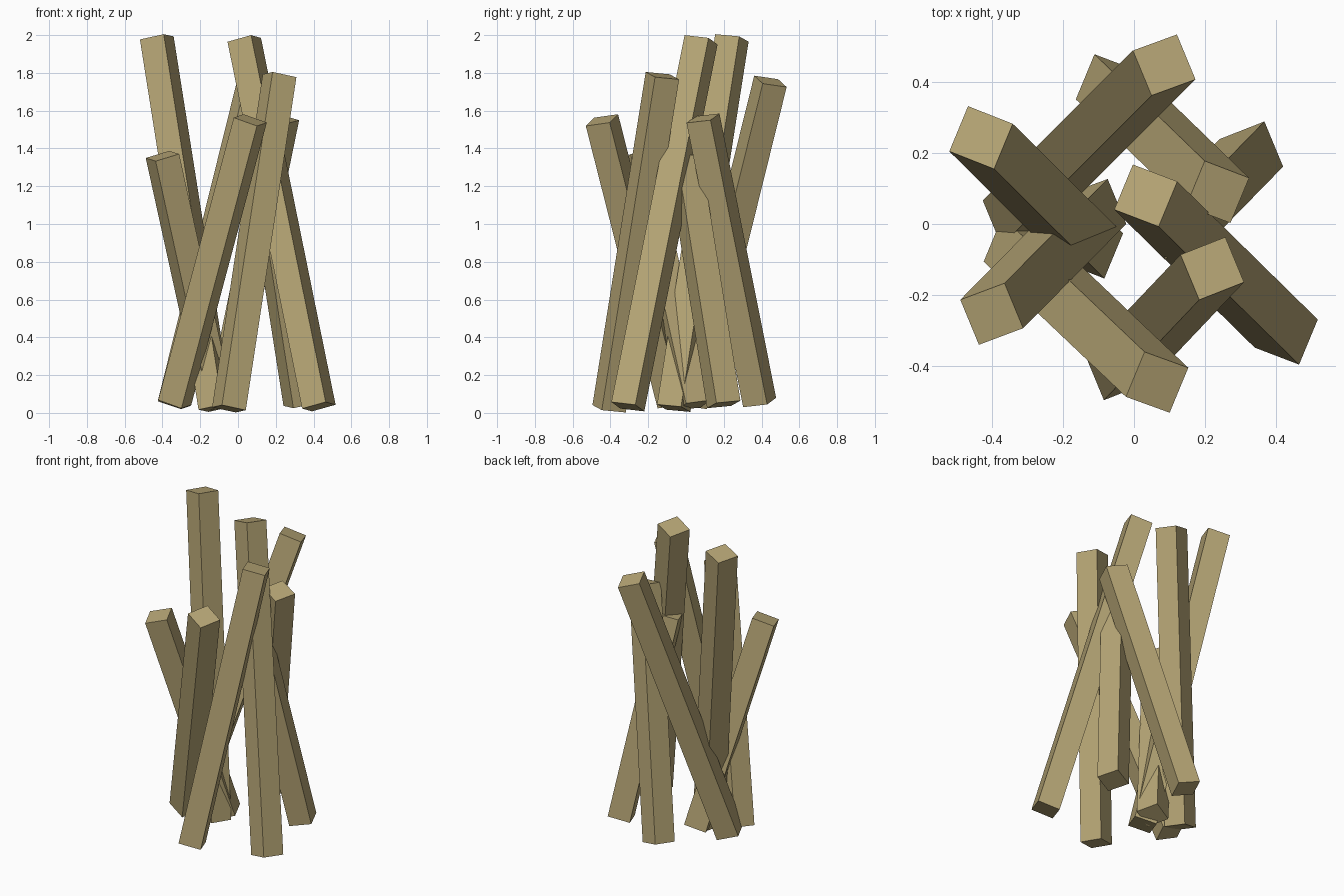
import bpy, bmesh, math
from mathutils import Vector, Matrix

if "Cube" in bpy.data.objects:
    bpy.data.objects.remove(bpy.data.objects["Cube"])

SIDE = 0.138

wood = bpy.data.materials.new("wood")
wood.diffuse_color = (0.47, 0.38, 0.18, 1)
wood.use_nodes = True
wood.node_tree.nodes["Principled BSDF"].inputs["Base Color"].default_value = wood.diffuse_color


def log(name, bottom, top, twist):
    """Square log between two end centres, twisted about its own axis."""
    a, b = Vector(bottom), Vector(top)
    w = (b - a).normalized()
    t = math.radians(twist)
    u = Vector((math.cos(t), math.sin(t), 0))
    u = (u - w * u.dot(w)).normalized()
    v = w.cross(u)
    rot = Matrix((u, v, w)).transposed().to_4x4()
    bm = bmesh.new()
    bmesh.ops.create_cube(bm, size=1)
    bmesh.ops.scale(bm, vec=(SIDE, SIDE, (b - a).length), verts=bm.verts)
    me = bpy.data.meshes.new(name)
    bm.to_mesh(me)
    bm.free()
    me.materials.append(wood)
    ob = bpy.data.objects.new(name, me)
    ob.matrix_world = Matrix.Translation((a + b) / 2) @ rot
    bpy.context.collection.objects.link(ob)


# Logs leaning along one diagonal
falling = [
    ((-0.12, -0.065, 0.025), (-0.43, 0.243, 1.985)),
    ((0.428, -0.308, 0.033), (0.033, 0.08, 1.975)),
    ((-0.335, -0.065, 0.055), (0.065, -0.445, 1.55)),
    ((-0.075, 0.39, 0.055), (0.235, 0.09, 1.56)),
]
# Logs leaning along the other diagonal
rising = [
    ((-0.048, -0.407, 0.022), (0.22, -0.125, 1.785)),
    ((-0.337, 0.025, 0.05), (0.085, 0.447, 1.755)),
    ((-0.11, 0.04, 0.04), (-0.4, -0.253, 1.36)),
    ((0.33, 0.2, 0.045), (0.125, -0.01, 1.35)),
]

for i, (lo, hi) in enumerate(falling):
    log(f"log_falling_{i + 1}", lo, hi, -22.5)
for i, (lo, hi) in enumerate(rising):
    log(f"log_rising_{i + 1}", lo, hi, 22.5)
